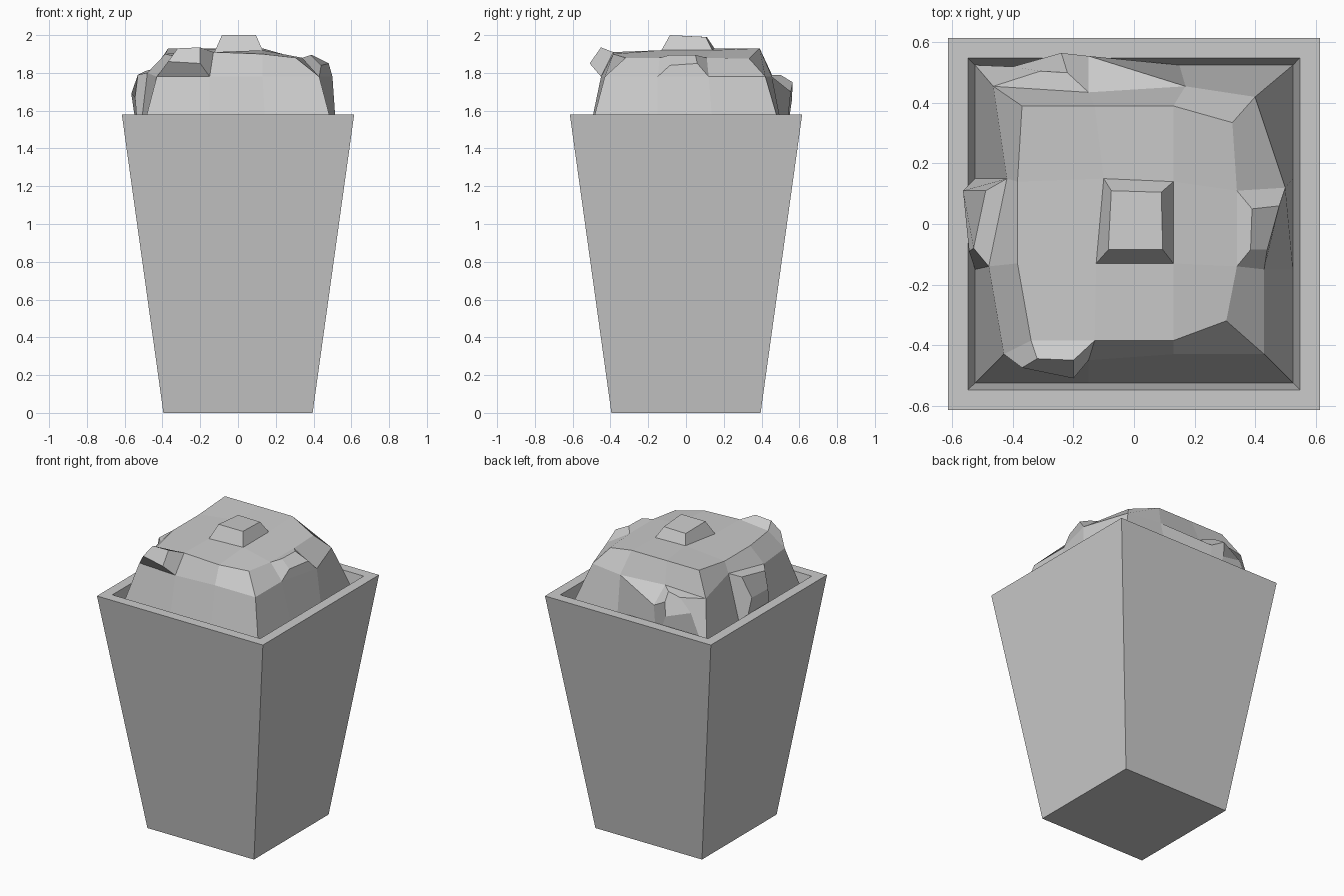
import bpy, bmesh

if "Cube" in bpy.data.objects:
    bpy.data.objects.remove(bpy.data.objects["Cube"])


def make_object(name, faces):
    """Build a flat-shaded object from faces given as corner positions, sharing equal corners."""
    bm = bmesh.new()
    cache = {}
    for face in faces:
        verts = []
        for p in face:
            if p not in cache:
                cache[p] = bm.verts.new(p)
            verts.append(cache[p])
        bm.faces.new(verts)
    bmesh.ops.recalc_face_normals(bm, faces=bm.faces)
    mesh = bpy.data.meshes.new(name)
    bm.to_mesh(mesh)
    bm.free()
    ob = bpy.data.objects.new(name, mesh)
    bpy.context.collection.objects.link(ob)
    return ob


def square(h, z):
    return [(-h, -h, z), (h, -h, z), (h, h, z), (-h, h, z)]


def band(a, b):
    n = len(a)
    return [[a[k], a[(k + 1) % n], b[(k + 1) % n], b[k]] for k in range(n)]


# Tapered square bucket: floor, outer wall, flat rim, inner wall
loops = [square(0.395, 0), square(0.615, 1.58), square(0.548, 1.58), square(0.525, 1.42)]
bucket = [loops[0]]
for lower, upper in zip(loops, loops[1:]):
    bucket += band(lower, upper)
make_object("bucket", bucket)

# Filling: 4 x 4 crown of points, front row first
crown = [
    [(-.34, -.385, 1.89), (-.13, -.385, 1.91), (.13, -.385, 1.90), (.305, -.32, 1.88)],
    [(-.385, -.13, 1.90), (-.125, -.13, 1.91), (.13, -.13, 1.92), (.34, -.14, 1.88)],
    [(-.385, .14, 1.90), (-.10, .15, 1.93), (.13, .14, 1.92), (.34, .11, 1.88)],
    [(-.37, .39, 1.93), (-.13, .39, 1.93), (.13, .39, 1.93), (.325, .335, 1.875)],
]
perimeter = [(0, 0), (1, 0), (2, 0), (3, 0), (3, 1), (3, 2),
             (3, 3), (2, 3), (1, 3), (0, 3), (0, 2), (0, 1)]
top_ring = [crown[j][i] for i, j in perimeter]

# Shoulder ring below the crown, and square base ring inside the bucket
shoulder = [(-.43, -.43, 1.78), (-.15, -.45, 1.78), (.13, -.43, 1.78), (.43, -.43, 1.78),
            (.43, -.15, 1.78), (.50, .12, 1.78), (.40, .42, 1.78), (.17, .455, 1.78),
            (-.15, .435, 1.79), (-.465, .455, 1.79), (-.42, .15, 1.83), (-.48, -.14, 1.80)]
steps = [-.525, -.15, .15, .525]
base = [(steps[i], steps[j], 1.42) for i, j in perimeter]

# Patches of the filling, each with a key so that some can be raised
patches = {}
for j in range(3):
    for i in range(3):
        patches["top", i, j] = [crown[j][i], crown[j][i + 1], crown[j + 1][i + 1], crown[j + 1][i]]
for k, f in enumerate(band(shoulder, top_ring)):
    patches["upper", k] = f
for k, f in enumerate(band(base, shoulder)):
    patches["lower", k] = f

# Pulled-out corner on the back, making a sloping ledge
ledge = (-.15, .555, 1.70)
patches["lower", 7] = [base[7], base[8], ledge, shoulder[7]]
patches["ledge", 0] = [ledge, shoulder[8], shoulder[7]]
patches["lower", 8].append(ledge)

# Raised lumps: outer caps, corner by corner, for chosen patches
lumps = {
    ("top", 1, 1): [(-.085, -.085, 2), (.095, -.085, 2), (.09, .105, 1.99), (-.075, .11, 1.99)],
    ("upper", 0): [(-.37, -.475, 1.86), (-.20, -.51, 1.85), (-.20, -.45, 1.935), (-.32, -.445, 1.93)],
    ("upper", 4): [(.44, -.085, 1.84), (.48, .06, 1.85), (.39, .05, 1.895), (.385, -.085, 1.895)],
    ("lower", 8): [(-.24, .56, 1.65), (-.40, .52, 1.70), (-.31, .505, 1.775),
                   (-.22, .50, 1.79), (-.24, .565, 1.75)],
    ("lower", 10): [(-.565, .11, 1.69), (-.545, -.09, 1.67), (-.53, -.08, 1.79), (-.49, .11, 1.81)],
}
filling = []
for key, patch in patches.items():
    if key in lumps:
        filling += band(patch, lumps[key]) + [lumps[key]]
    else:
        filling.append(patch)
make_object("popcorn_filling", filling)
